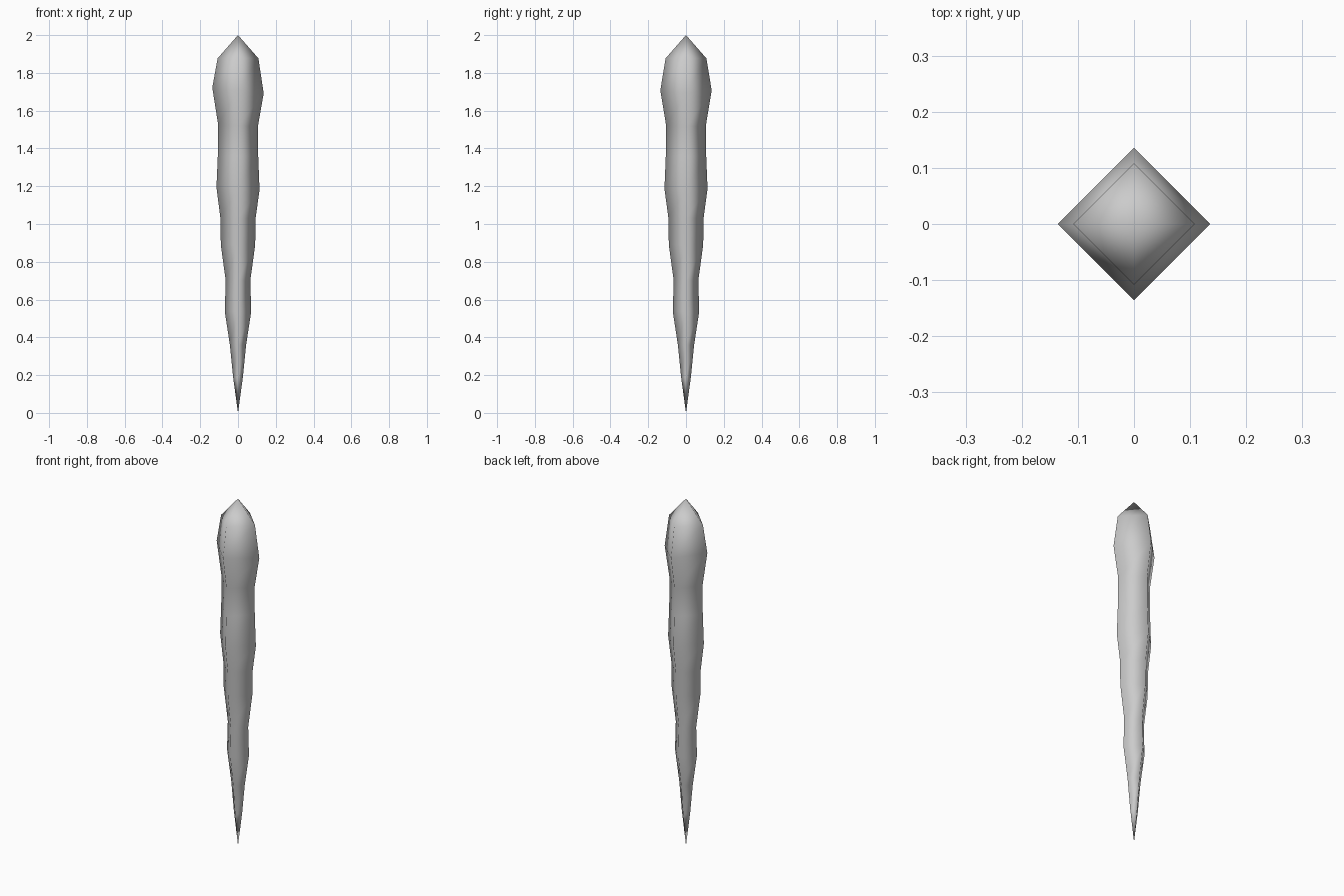
import bpy, bmesh

if "Cube" in bpy.data.objects:
    bpy.data.objects.remove(bpy.data.objects["Cube"])

# (height, radius, tilt of ring) from the tip upward
profile = [
    (0.19, 0.026, 0.0), (0.36, 0.043, 0.0), (0.537, 0.070, 0.0),
    (0.70, 0.065, 0.0), (0.89, 0.091, 0.0), (1.03, 0.093, 0.0),
    (1.187, 0.114, -0.007), (1.36, 0.107, 0.0), (1.52, 0.105, -0.005),
    (1.707, 0.136, -0.015), (1.877, 0.108, 0.0),
]
corners = [(1, 0), (0, 1), (-1, 0), (0, -1)]

# Four-sided tapering shaft with pointed ends
bm = bmesh.new()
tip = bm.verts.new((0, 0, 0))
top = bm.verts.new((0, 0, 2))
rings = [[bm.verts.new((r * x, r * y, z + tilt * x)) for x, y in corners]
         for z, r, tilt in profile]
for i in range(4):
    j = (i + 1) % 4
    bm.faces.new((tip, rings[0][j], rings[0][i]))
    for lower, upper in zip(rings, rings[1:]):
        bm.faces.new((lower[i], lower[j], upper[j], upper[i]))
    bm.faces.new((rings[-1][i], rings[-1][j], top))
for f in bm.faces:
    f.smooth = True
bmesh.ops.recalc_face_normals(bm, faces=bm.faces)

mesh = bpy.data.meshes.new("icicle")
bm.to_mesh(mesh)
bm.free()
icicle = bpy.data.objects.new("icicle", mesh)
bpy.context.collection.objects.link(icicle)
